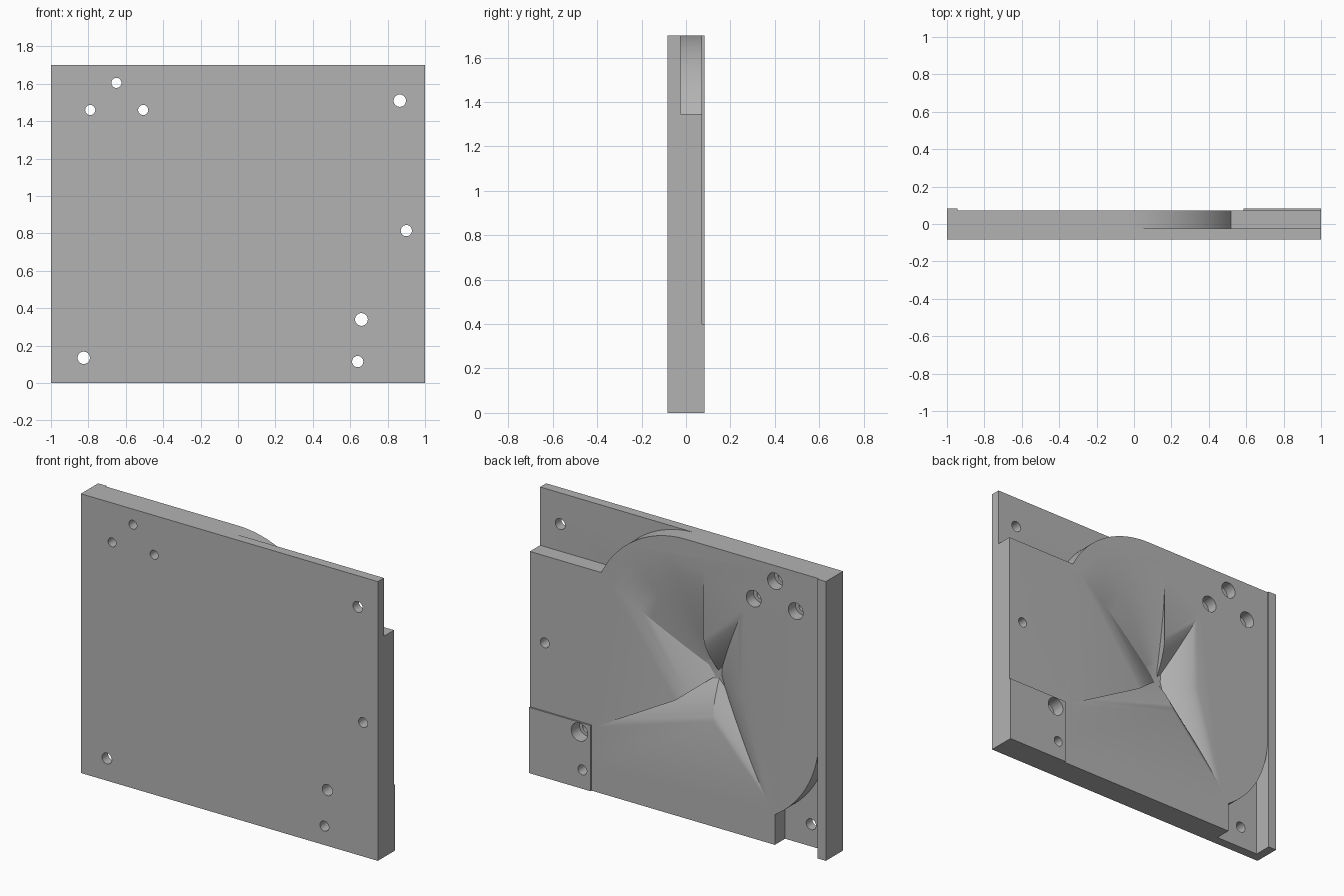
import bpy, bmesh
from math import sin, cos, pi, atan2
from mathutils import Vector

cube = bpy.data.objects.get("Cube")
if cube:
    bpy.data.objects.remove(cube, do_unlink=True)

grey = bpy.data.materials.new("plain_grey")
grey.use_nodes = True
grey.diffuse_color = (0.45, 0.45, 0.45, 1)
grey.node_tree.nodes["Principled BSDF"].inputs["Base Color"].default_value = (0.45, 0.45, 0.45, 1)

FRONT, LEDGE, DECK, RIM = -0.083, -0.025, 0.073, 0.083
HEIGHT = 1.7


def finish(bm, name):
    bmesh.ops.recalc_face_normals(bm, faces=bm.faces[:])
    mesh = bpy.data.meshes.new(name)
    bm.to_mesh(mesh)
    bm.free()
    mesh.materials.append(grey)
    obj = bpy.data.objects.new(name, mesh)
    bpy.context.collection.objects.link(obj)
    return obj


def prism(name, outline, y0, y1, fillet=0, rounded=None):
    """Extrude an (x, z) outline along y; round the back edges chosen by a rule."""
    bm = bmesh.new()
    face = bm.faces.new([bm.verts.new((x, y0, z)) for x, z in outline])
    out = bmesh.ops.extrude_face_region(bm, geom=[face])
    top = [v for v in out["geom"] if isinstance(v, bmesh.types.BMVert)]
    for v in top:
        v.co.y = y1
    bmesh.ops.recalc_face_normals(bm, faces=bm.faces[:])
    if fillet:
        edges = [e for e in bm.edges if all(v.co.y == y1 for v in e.verts)
                 and rounded((e.verts[0].co + e.verts[1].co) / 2)]
        bmesh.ops.bevel(bm, geom=edges, offset=fillet, segments=8, profile=0.5,
                        affect='EDGES', clamp_overlap=False)
    return finish(bm, name)


def rect(x0, x1, z0, z1):
    return [(x0, z0), (x1, z0), (x1, z1), (x0, z1)]


def arc(cx, cz, r, a0, a1, n=24):
    return [(cx + r * cos(a0 + (a1 - a0) * i / n), cz + r * sin(a0 + (a1 - a0) * i / n))
            for i in range(n + 1)]


# Plate, side strip and corner pad
base = prism("base_plate", rect(-1, 1, 0, HEIGHT), FRONT, LEDGE)
strip = prism("side_strip", rect(-1, -0.945, 0, HEIGHT), LEDGE, RIM)
pad = prism("corner_pad", rect(0.585, 1, 0, 0.4), DECK, RIM)

# Raised body with two rounded shoulders
R = 0.635
upper = arc(-0.05, HEIGHT - R, R, atan2(0.28, 0.57), pi / 2)
lower = arc(-0.31, 0.72, R, pi, pi + atan2(0.536, 0.34))
outline = [(1, 0), (1, 1.345)] + upper + [(-0.945, HEIGHT)] + lower + [(-0.65, 0)]
body = prism("raised_body", outline, LEDGE, DECK, 0.05,
             lambda p: p.x < 0.999 and p.z > 0.001 and not (p.x < -0.944 and p.z > 0.72))

# Star shaped funnel cutter
star = [(0.02, 0.7), (0.47, 1.3), (0.3, 1.48), (0.08, 1.58), (-0.17, 1.54), (-0.17, 1.12),
        (-0.44, 1.38), (-0.42, 0.86), (-0.6, 0.25), (-0.234, 0.64), (0.57, 0.39)]
centre, depth = Vector((-0.2, 0.88)), 0.12
bm = bmesh.new()
rings = []
for t, lift in [(1, 0.1)] + [(1 - i / 10, 0) for i in range(10)]:
    y = DECK + lift - depth * (1 - t) ** 1.5
    pts = [centre.lerp(Vector(p), t) for p in star]
    rings.append([bm.verts.new((p.x, y, p.y)) for p in pts])
bm.faces.new(rings[0])
bm.faces.new(rings[-1])
for a, b in zip(rings, rings[1:]):
    for i in range(len(star)):
        j = (i + 1) % len(star)
        bm.faces.new((a[i], a[j], b[j], b[i]))
bmesh.ops.triangulate(bm, faces=bm.faces[:])
funnel = finish(bm, "funnel_cutter")

# Screw holes: x, z, radius, counterbore radius
holes = [(-0.79, 1.46, 0.027, 0.05), (-0.65, 1.605, 0.027, 0.05), (-0.507, 1.46, 0.027, 0.05),
         (0.66, 0.34, 0.034, 0.055), (0.865, 1.51, 0.033, 0), (0.9, 0.815, 0.03, 0),
         (0.64, 0.115, 0.03, 0), (-0.825, 0.135, 0.033, 0)]
cutters = [funnel]
for x, z, r, bore in holes:
    cutters.append(prism("hole_cutter", arc(x, z, r, 0, 2 * pi, 32)[:-1], -0.2, 0.2))
    if bore:
        cutters.append(prism("bore_cutter", arc(x, z, bore, 0, 2 * pi, 32)[:-1], 0.005, 0.2))

for part, tools in ((base, cutters), (body, cutters), (pad, cutters[1:])):
    for tool in tools:
        mod = part.modifiers.new("cut", 'BOOLEAN')
        mod.operation, mod.solver, mod.object = 'DIFFERENCE', 'EXACT', tool
    bpy.context.view_layer.update()
    graph = bpy.context.evaluated_depsgraph_get()
    cut = bpy.data.meshes.new_from_object(part.evaluated_get(graph))
    part.modifiers.clear()
    part.data = cut
for tool in cutters:
    bpy.data.objects.remove(tool, do_unlink=True)

# Smooth the curved surfaces, keep the edges sharp
bpy.ops.object.select_all(action='DESELECT')
for part in (base, strip, pad, body):
    part.select_set(True)
bpy.context.view_layer.objects.active = body
bpy.ops.object.shade_smooth_by_angle(angle=pi / 9)
